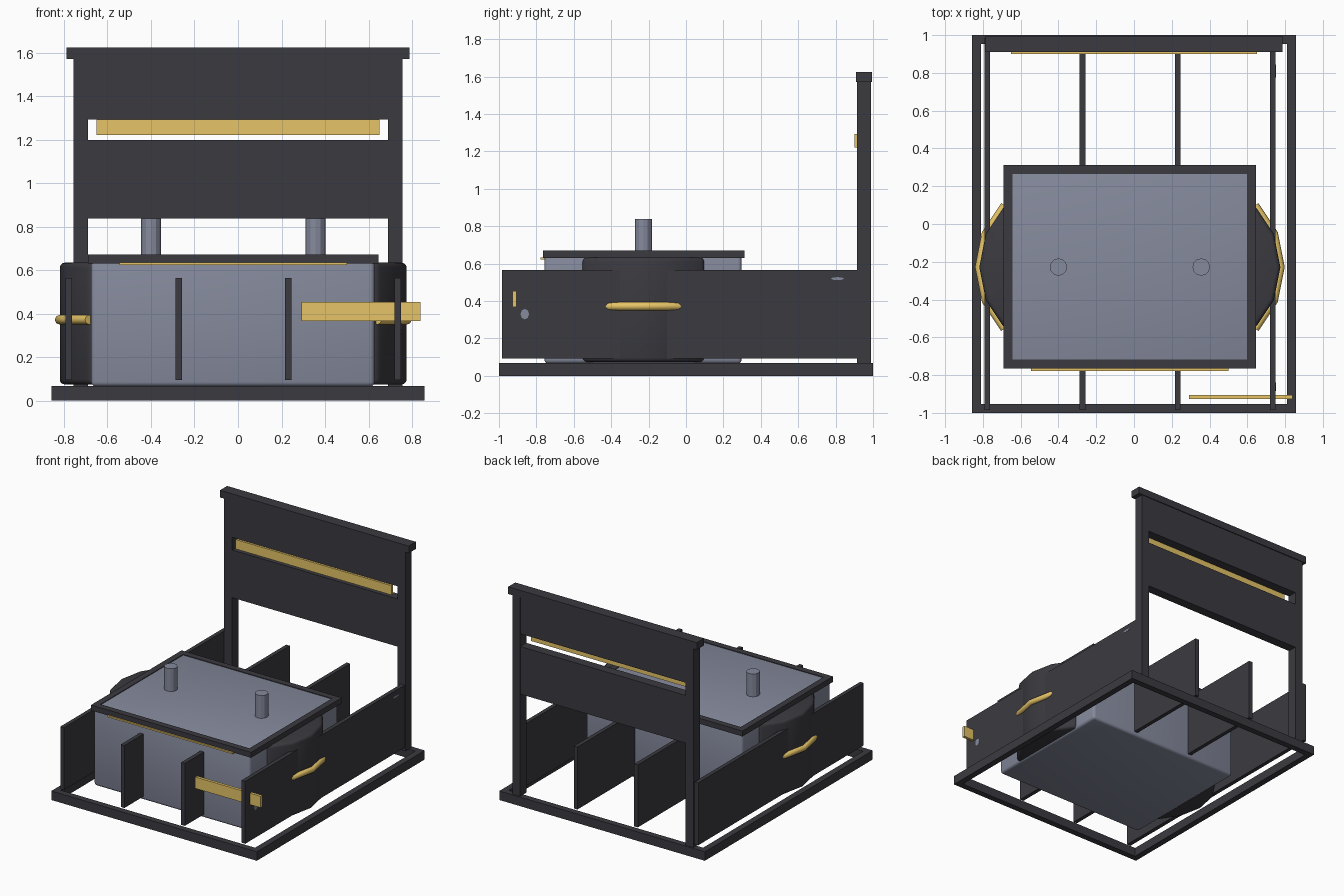
import bpy, bmesh, math

if "Cube" in bpy.data.objects:
    bpy.data.objects.remove(bpy.data.objects["Cube"])


def material(name, rgb):
    m = bpy.data.materials.new(name)
    m.diffuse_color = (*rgb, 1)
    m.use_nodes = True
    m.node_tree.nodes["Principled BSDF"].inputs["Base Color"].default_value = m.diffuse_color
    return m


DARK = material("charcoal", (0.043, 0.042, 0.051))
GREY = material("slate_grey", (0.235, 0.255, 0.335))
GOLD = material("brass", (0.78, 0.55, 0.135))


def finish(name, bm, mat, bevel=0, segments=3):
    bmesh.ops.recalc_face_normals(bm, faces=bm.faces[:])
    if bevel:
        for f in bm.faces:
            f.smooth = True
    me = bpy.data.meshes.new(name)
    bm.to_mesh(me)
    bm.free()
    me.materials.append(mat)
    ob = bpy.data.objects.new(name, me)
    bpy.context.collection.objects.link(ob)
    if bevel:
        mod = ob.modifiers.new("bevel", "BEVEL")
        mod.width, mod.segments = bevel, segments
        mod.limit_method, mod.angle_limit = "ANGLE", math.radians(40)
    return ob


def box(name, x, y, z, mat, bevel=0):
    bm = bmesh.new()
    bmesh.ops.create_cube(bm, size=1)
    for v in bm.verts:
        for i, (lo, hi) in enumerate((x, y, z)):
            v.co[i] = lo if v.co[i] < 0 else hi
    return finish(name, bm, mat, bevel)


def prism(name, outline, z, mat, bevel=0):
    bm = bmesh.new()
    face = bm.faces.new([bm.verts.new((x, y, z[0])) for x, y in outline])
    # Keep the starting face so the prism is closed
    ext = bmesh.ops.extrude_face_region(bm, geom=[face], use_keep_orig=True)["geom"]
    for v in ext:
        if isinstance(v, bmesh.types.BMVert):
            v.co.z = z[1]
    return finish(name, bm, mat, bevel)


def border(name, x, y, z, w):
    """Four rails around a rectangle."""
    box(name + "_front", x, (y[0], y[0] + w), z, DARK)
    box(name + "_back", x, (y[1] - w, y[1]), z, DARK)
    inner = (y[0] + w, y[1] - w)
    box(name + "_left", (x[0], x[0] + w), inner, z, DARK)
    box(name + "_right", (x[1] - w, x[1]), inner, z, DARK)


# Base frame and upright dividers
border("base_frame", (-0.857, 0.857), (-1, 1), (0, 0.068), 0.047)
for i in range(4):
    c = -0.777 + i * 0.504
    box(f"divider_{i + 1}", (c - 0.015, c + 0.015), (-0.985, 0.985), (0.094, 0.565), DARK)

# Back rest: posts, panels, cap and strip
for side, s in (("left", -1), ("right", 1)):
    box("post_" + side, sorted((s * 0.69, s * 0.755)), (0.914, 0.99), (0.068, 1.57), DARK)
box("back_lower_panel", (-0.69, 0.69), (0.916, 0.988), (0.838, 1.197), DARK)
box("back_upper_panel", (-0.69, 0.69), (0.916, 0.988), (1.293, 1.57), DARK)
box("back_cap", (-0.787, 0.787), (0.91, 0.995), (1.57, 1.624), DARK)
box("back_strip", (-0.65, 0.65), (0.9, 0.916), (1.222, 1.293), GOLD)

# Central chest with rimmed lid
CX, CY = -0.022, -0.228
box("chest", (-0.675, 0.627), (-0.757, 0.297), (0.066, 0.666), GREY, 0.02)
border("lid_rim", (-0.69, 0.645), (-0.765, 0.313), (0.63, 0.671), 0.047)
box("lid_strip", (-0.545, 0.5), (-0.777, -0.755), (0.623, 0.634), GOLD)

# Pegs on the lid
for i, s in enumerate((-1, 1)):
    ring = [(CX + s * 0.378 + 0.046 * math.cos(k * math.pi / 6),
             CY + 0.046 * math.sin(k * math.pi / 6)) for k in range(12)]
    prism(f"peg_{i + 1}", ring, (0.66, 0.838), GREY)

# Faceted side drums, each with a brass band
for side, s in (("left", -1), ("right", 1)):
    def arc(r):
        return [(CX + s * (0.337 + r * math.cos(a)), CY + r * math.sin(a))
                for a in (math.radians(22.5 * k) for k in range(-2, 3))]
    outline = arc(0.46) + [(CX + s * 0.4, CY + 0.325), (CX + s * 0.4, CY - 0.325)]
    prism("drum_" + side, outline, (0.075, 0.634), DARK, 0.022)

    curve = bpy.data.curves.new("band_" + side, "CURVE")
    curve.dimensions = "3D"
    curve.bevel_depth, curve.bevel_resolution = 0.022, 2
    curve.use_fill_caps = True
    spline = curve.splines.new("POLY")
    pts = arc(0.461)
    spline.points.add(len(pts) - 1)
    for p, (x, y) in zip(spline.points, pts):
        p.co = (x, y, 0.372, 1)
    curve.materials.append(GOLD)
    bpy.context.collection.objects.link(bpy.data.objects.new("band_" + side, curve))

# Latch bar at the front
box("latch_bar", (0.292, 0.838), (-0.927, -0.905), (0.367, 0.453), GOLD)

# Small studs on the right divider
for i, (y, z, ry, rz) in enumerate(((-0.862, 0.33, 0.023, 0.028), (0.81, 0.52, 0.035, 0.008))):
    bm = bmesh.new()
    loops = [[bm.verts.new((x, y + ry * math.cos(k * math.pi / 4), z + rz * math.sin(k * math.pi / 4)))
              for k in range(8)] for x in (0.745, 0.752)]
    for lp in loops:
        bm.faces.new(lp)
    for k in range(8):
        j = (k + 1) % 8
        bm.faces.new((loops[0][k], loops[0][j], loops[1][j], loops[1][k]))
    finish(f"stud_{i + 1}", bm, GREY)
